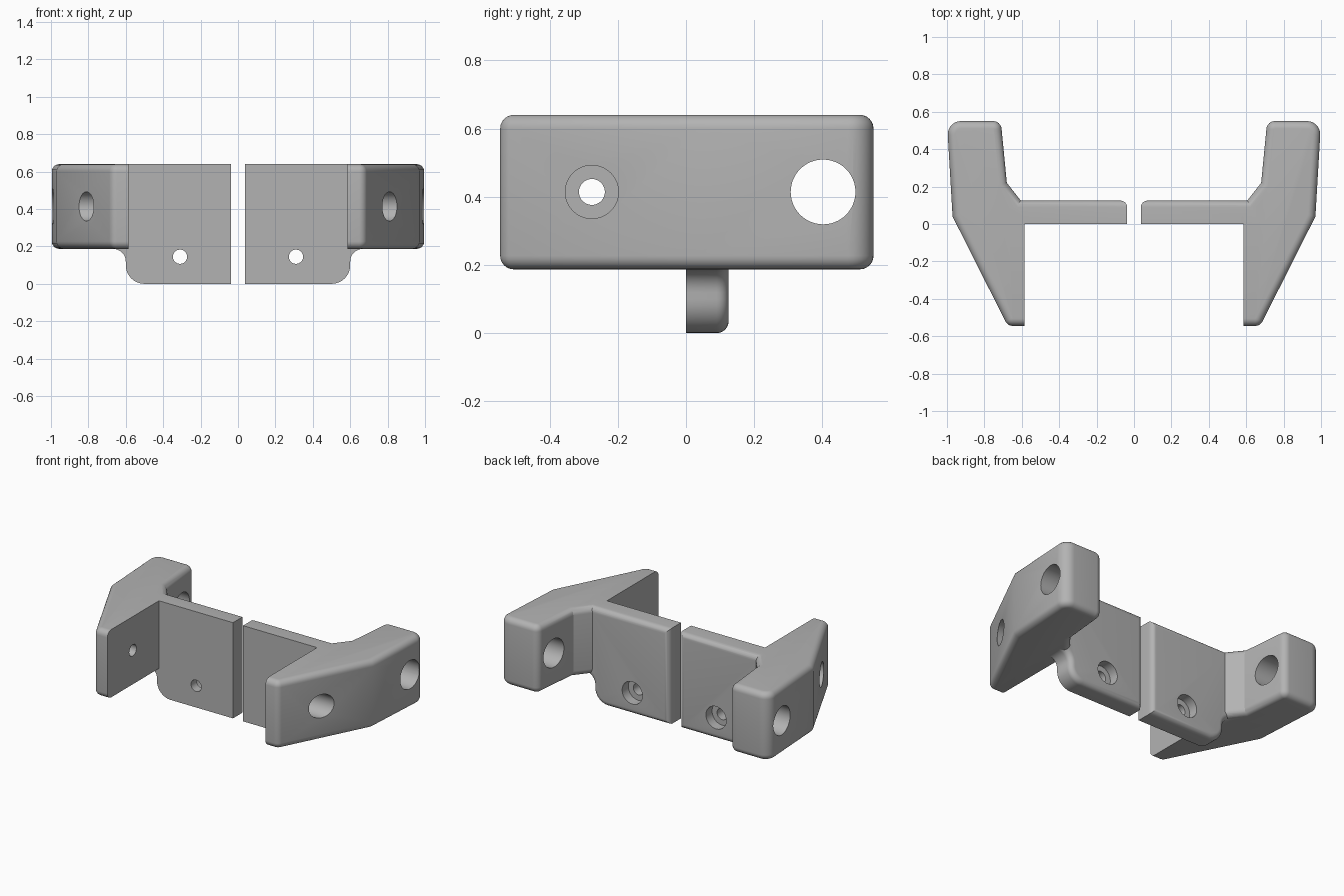
import bpy, bmesh, math
from mathutils import Vector, Matrix

cube = bpy.data.objects.get("Cube")
if cube:
    bpy.data.objects.remove(cube, do_unlink=True)

grey = bpy.data.materials.new("plain grey")
grey.use_nodes = True
grey.diffuse_color = (0.45, 0.45, 0.45, 1)
grey.node_tree.nodes["Principled BSDF"].inputs["Base Color"].default_value = grey.diffuse_color


def outline(corners, steps=8):
    """Turn (u, v, radius) corners into a polygon with rounded corners."""
    pts = []
    for i, (u, v, r) in enumerate(corners):
        p = Vector((u, v))
        if not r:
            pts.append(p)
            continue
        a = (Vector(corners[i - 1][:2]) - p).normalized()
        b = (Vector(corners[(i + 1) % len(corners)][:2]) - p).normalized()
        half = a.angle(b) / 2
        centre = p + (a + b).normalized() * r / math.sin(half)
        start = p + a * r / math.tan(half) - centre
        sweep = start.angle_signed(p + b * r / math.tan(half) - centre)
        for k in range(steps + 1):
            pts.append(centre + Matrix.Rotation(-sweep * k / steps, 2) @ start)
    return pts


def finish(name, bm):
    bmesh.ops.recalc_face_normals(bm, faces=bm.faces)
    mesh = bpy.data.meshes.new(name)
    bm.to_mesh(mesh)
    bm.free()
    mesh.materials.append(grey)
    ob = bpy.data.objects.new(name, mesh)
    bpy.context.collection.objects.link(ob)
    return ob


def prism(name, pts, to_3d, depth, round_edge, radius):
    """Extrude an outline by depth and round the edges chosen by a rule."""
    bm = bmesh.new()
    face = bm.faces.new([bm.verts.new(to_3d(p)) for p in pts])
    ext = bmesh.ops.extrude_face_region(bm, geom=[face])
    bmesh.ops.translate(bm, vec=depth, verts=[g for g in ext["geom"] if isinstance(g, bmesh.types.BMVert)])
    bmesh.ops.recalc_face_normals(bm, faces=bm.faces)
    bmesh.ops.bevel(bm, geom=[e for e in bm.edges if round_edge(*[v.co for v in e.verts])],
                    offset=radius, segments=6, profile=0.5, affect='EDGES', clamp_overlap=False)
    return finish(name, bm)


def cutter(name, radius, start, end):
    """Cylinder between two points."""
    start, end = Vector(start), Vector(end)
    axis = end - start
    bm = bmesh.new()
    bmesh.ops.create_cone(bm, cap_ends=True, segments=48, radius1=radius, radius2=radius, depth=axis.length,
                          matrix=Matrix.Translation((start + end) / 2) @ axis.to_track_quat('Z', 'Y').to_matrix().to_4x4())
    ob = finish(name, bm)
    ob.hide_render = True
    return ob


def combine(target, other, operation):
    mod = target.modifiers.new(operation, 'BOOLEAN')
    mod.operation, mod.solver, mod.object = operation, 'EXACT', other
    bpy.context.view_layer.objects.active = target
    bpy.ops.object.modifier_apply(modifier=mod.name)
    bpy.data.objects.remove(other, do_unlink=True)


INNER = 0.585          # inner wall of the arm
OUTER_END = 0.67       # plate end buried in the arm
BACK = 0.125           # back of the plate

# Side arm, rounded top and bottom except along the inner wall
arm_shape = outline([(INNER, -0.545, 0), (0.675, -0.545, 0.045), (0.97, 0.04, 0), (1.0, 0.55, 0.07),
                     (0.712, 0.55, 0.045), (0.68, 0.22, 0), (0.566, 0.075, 0), (INNER, 0.04, 0)])


def arm_edge(a, b):
    flat = abs(a.z - b.z) < 1e-4
    inner = max(a.x, b.x) < INNER + 1e-3
    return flat and not inner


arm = prism("mounting_brackets", arm_shape, lambda p: (p.x, p.y, 0.187), (0, 0, 0.453), arm_edge, 0.04)

# Centre plate with a rounded lower corner and a fillet under the arm
plate_shape = outline([(0.037, 0, 0), (0.6, 0, 0.1), (0.6, 0.187, 0.068), (OUTER_END, 0.187, 0),
                       (OUTER_END, 0.64, 0), (0.037, 0.64, 0)])


def plate_edge(a, b):
    at_back = min(a.y, b.y) > BACK - 1e-3
    return at_back and min(a.x, b.x) < OUTER_END - 1e-3


plate = prism("centre_plate", plate_shape, lambda p: (p.x, 0, p.y), (0, BACK, 0), plate_edge, 0.035)
combine(arm, plate, 'UNION')

# Arm holes, then plate hole, each small one with a counterbore
for name, radius, start, end in [
        ("rear_hole", 0.095, (0.5, 0.402, 0.414), (1.2, 0.402, 0.414)),
        ("arm_screw_hole", 0.038, (0.5, -0.276, 0.414), (1.2, -0.276, 0.414)),
        ("arm_counterbore", 0.078, (0.68, -0.276, 0.414), (1.2, -0.276, 0.414)),
        ("plate_screw_hole", 0.038, (0.31, -0.1, 0.145), (0.31, 0.3, 0.145)),
        ("plate_counterbore", 0.075, (0.31, 0.06, 0.145), (0.31, 0.3, 0.145))]:
    combine(arm, cutter(name, radius, start, end), 'DIFFERENCE')

# Smooth roundings, then the matching bracket on the other side
bpy.ops.object.select_all(action='DESELECT')
arm.select_set(True)
bpy.context.view_layer.objects.active = arm
bpy.ops.object.shade_smooth_by_angle(angle=math.radians(25))
mirror = arm.modifiers.new("other_side", 'MIRROR')
mirror.use_mirror_merge = False
